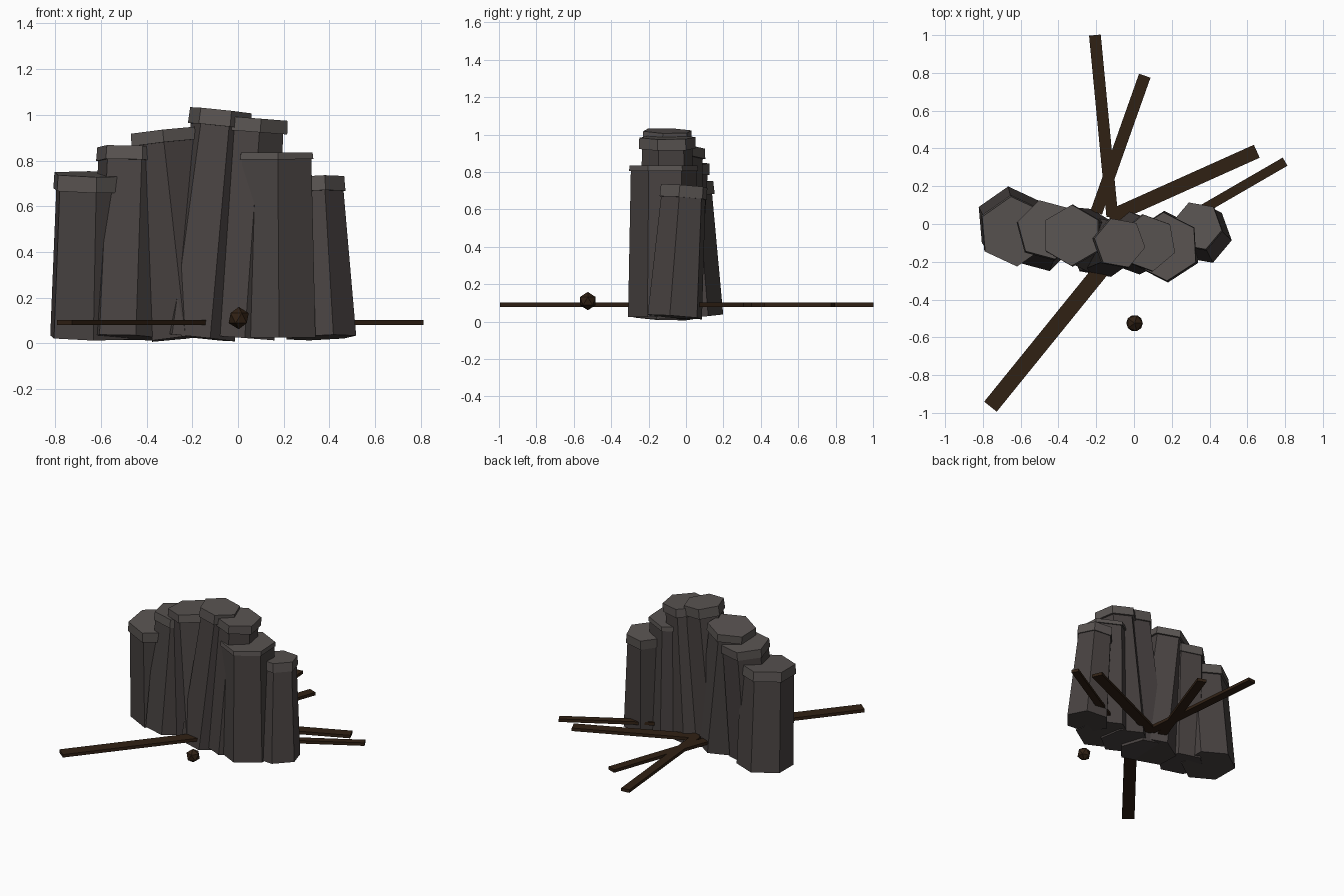
import bpy
import math
from mathutils import Vector, Matrix

if "Cube" in bpy.data.objects:
    bpy.data.objects.remove(bpy.data.objects["Cube"])


def material(name, rgb):
    m = bpy.data.materials.new(name)
    m.diffuse_color = (*rgb, 1)
    m.use_nodes = True
    m.node_tree.nodes["Principled BSDF"].inputs["Base Color"].default_value = m.diffuse_color
    return m


stone = material("dark_stone", (0.065, 0.055, 0.053))
cap_stone = material("cap_stone", (0.10, 0.088, 0.083))
wood = material("charred_wood", (0.03, 0.015, 0.007))


def prism(name, a, b, r1, r2, angle, mat):
    """Six-sided prism running from point a to point b."""
    a, b = Vector(a), Vector(b)
    axis = b - a
    bpy.ops.mesh.primitive_cone_add(vertices=6, radius1=r1, radius2=r2, depth=axis.length)
    ob = bpy.context.object
    ob.name = name
    ob.data.materials.append(mat)
    tilt = Vector((0, 0, 1)).rotation_difference(axis).to_matrix().to_4x4()
    ob.matrix_world = (Matrix.Translation((a + b) / 2) @ tilt
                       @ Matrix.Rotation(math.radians(angle), 4, 'Z'))


def column(i, base, top, r1, r2, angle, cap_r, cap_h):
    """Leaning stone column with a slightly wider cap slab."""
    a, b = Vector((*base, 0.025)), Vector(top)
    d = (b - a).normalized()
    prism(f"column_{i}", a, b - d * cap_h * 0.5, r1, r2, angle, stone)
    prism(f"column_cap_{i}", b - d * cap_h, b, cap_r, cap_r * 0.98, angle, cap_stone)


# Basalt columns, left to right: base xy, top xyz, radii, turn, cap radius, cap height
columns = [
    ((-0.65, 0.01), (-0.635, -0.04, 0.74), 0.19, 0.175, 5, 0.19, 0.07),
    ((-0.49, -0.09), (-0.46, -0.03, 0.855), 0.165, 0.155, 15, 0.165, 0.06),
    ((-0.23, -0.09), (-0.33, -0.06, 0.93), 0.17, 0.15, 0, 0.165, 0.055),
    ((-0.18, -0.12), (-0.075, -0.10, 1.02), 0.17, 0.125, 20, 0.14, 0.07),
    ((0.00, -0.10), (0.075, -0.10, 0.985), 0.17, 0.135, 10, 0.155, 0.06),
    ((0.17, -0.12), (0.165, -0.12, 0.835), 0.19, 0.175, 3, 0.185, 0.03),
    ((0.365, -0.06), (0.335, -0.01, 0.725), 0.155, 0.125, 20, 0.135, 0.065),
]
for i, c in enumerate(columns, 1):
    column(i, *c)

# Flat beams lying around the columns: inner end, outer end, width
beams = [
    ((-0.115, 0.04), (-0.207, 1.0), 0.062),
    ((-0.20, 0.06), (0.057, 0.785), 0.064),
    ((-0.13, 0.035), (0.65, 0.385), 0.075),
    ((0.10, -0.075), (0.80, 0.33), 0.05),
    ((-0.09, -0.14), (-0.76, -0.967), 0.085),
]
for i, (p, q, w) in enumerate(beams, 1):
    p, q = Vector(p), Vector(q)
    d = q - p
    m = (p + q) / 2
    bpy.ops.mesh.primitive_cube_add(size=1, location=(m.x, m.y, 0.09),
                                    rotation=(0, 0, math.atan2(d.y, d.x)))
    ob = bpy.context.object
    ob.name = f"beam_{i}"
    ob.scale = (d.length, w, 0.022)
    ob.data.materials.append(wood)

# Small loose knob in front
bpy.ops.mesh.primitive_ico_sphere_add(subdivisions=1, radius=0.049, location=(0.003, -0.525, 0.11))
knob = bpy.context.object
knob.name = "loose_knob"
knob.data.materials.append(wood)
